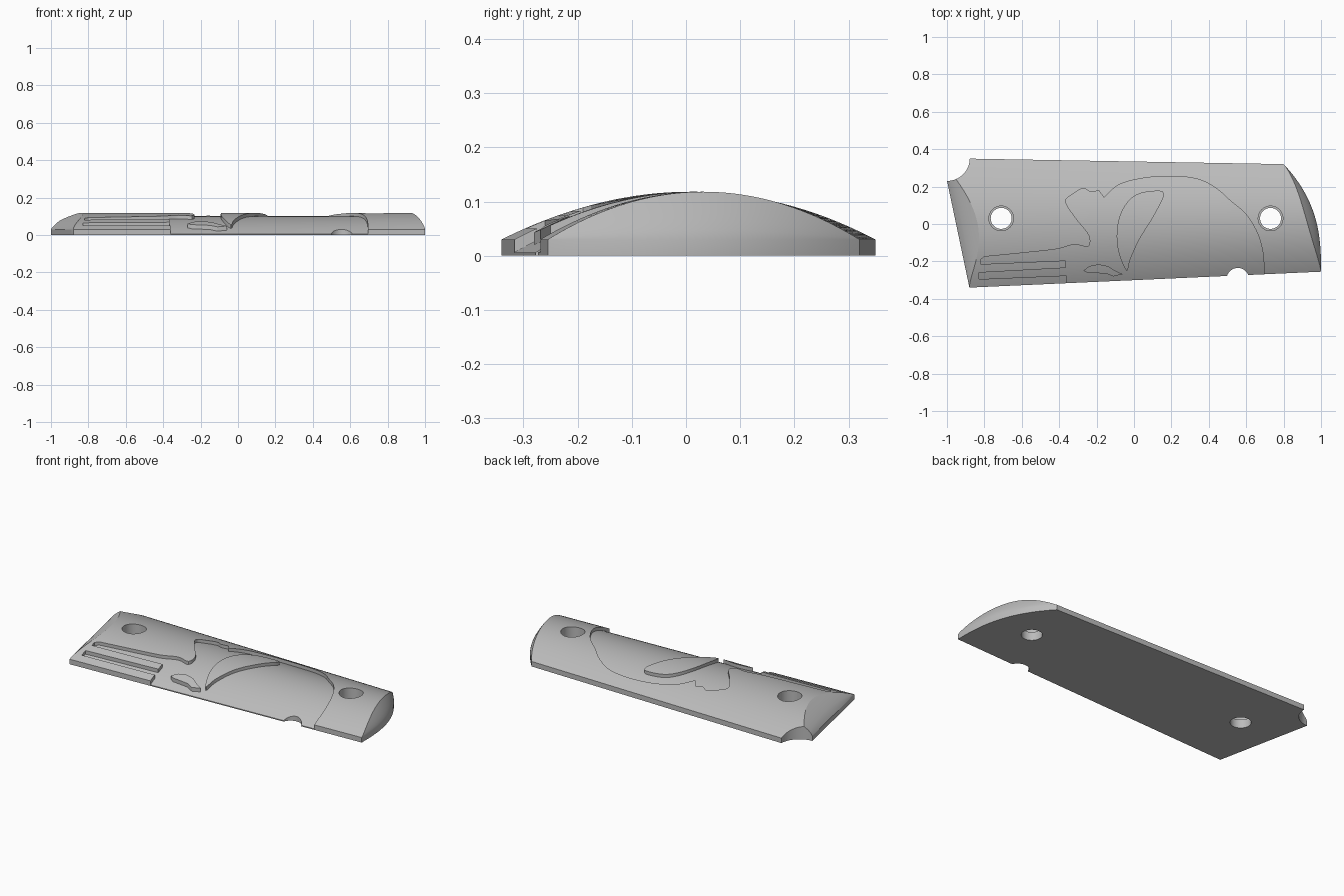
import bpy, bmesh, math
from mathutils import Vector

old = bpy.data.objects.get("Cube")
if old:
    bpy.data.objects.remove(old)

EDGE, RISE = 0.03, 0.088      # side wall height, crown rise above it

steel = bpy.data.materials.new("plain grey")
steel.use_nodes = True
grey = (0.5, 0.5, 0.5, 1)
steel.diffuse_color = grey
steel.node_tree.nodes["Principled BSDF"].inputs["Base Color"].default_value = grey


def make_object(name, bm):
    bmesh.ops.recalc_face_normals(bm, faces=bm.faces)
    mesh = bpy.data.meshes.new(name)
    bm.to_mesh(mesh)
    bm.free()
    mesh.materials.append(steel)
    obj = bpy.data.objects.new(name, mesh)
    bpy.context.collection.objects.link(obj)
    return obj


def boolean(target, tool, operation="DIFFERENCE"):
    mod = target.modifiers.new("cut", "BOOLEAN")
    mod.operation, mod.solver, mod.object = operation, "EXACT", tool
    bpy.context.view_layer.objects.active = target
    bpy.ops.object.modifier_apply(modifier=mod.name)
    bpy.data.objects.remove(tool)


def prism(name, outline, low=-0.05, high=0.3):
    bm = bmesh.new()
    face = bm.faces.new([bm.verts.new((x, y, low)) for x, y in outline])
    top = bmesh.ops.extrude_face_region(bm, geom=[face])["geom"]
    verts = [g for g in top if isinstance(g, bmesh.types.BMVert)]
    bmesh.ops.translate(bm, verts=verts, vec=(0, 0, high - low))
    return make_object(name, bm)


def circle(x, y, r, n=48):
    return [(x + r * math.cos(a * math.tau / n), y + r * math.sin(a * math.tau / n))
            for a in range(n)]


def smooth(points, closed=False, n=5):
    """Catmull-Rom curve through the points."""
    pts = [Vector(p) for p in points]
    pts = [pts[-1]] + pts + pts[:2] if closed else [pts[0]] + pts + [pts[-1]]
    out = []
    for a, b, c, d in zip(pts, pts[1:], pts[2:], pts[3:]):
        for i in range(n):
            t = i / n
            out.append(0.5 * (2 * b + (c - a) * t + (2 * a - 5 * b + 4 * c - d) * t ** 2
                              + (3 * b - a - 3 * c + d) * t ** 3))
    return out if closed else out + [pts[-1]]


def crowned_slab(name, rows, base, drop=0.0, edge_drop=0.0, bevel=1.0):
    """Tapered slab with an arched top and rounded ends, lofted along its length."""
    bm = bmesh.new()
    grid = []
    for v in rows:
        left = Vector((-0.88 - 0.145 * v, -0.34 + 0.692 * v))
        right = Vector((1 - 0.2 * max(v, 0) ** 2.7, -0.255 + 0.575 * v))
        arch = 1 - (2 * v - 1) ** 2
        full = max(EDGE - edge_drop + (RISE - drop + edge_drop) * arch, 0.002)
        path = [(left.x, base)]
        steps = [arch * i / 5 for i in range(6)] if bevel else [0]
        height = (lambda s: EDGE + RISE * s) if bevel else (lambda s: full)
        ends = [(left.x + bevel * 0.115 * max(s, 0) ** 1.35,
                 right.x - bevel * 0.05 * max(s, 0) ** 1.35, height(s)) for s in steps]
        path += [(a, z) for a, b, z in ends]
        a, b, z = ends[-1]
        path += [(a + (b - a) * i / 16, full) for i in range(1, 16)]
        path += [(b, z) for a, b, z in reversed(ends)] + [(right.x, base)]
        span = right - left
        grid.append([bm.verts.new((x, left.y + span.y * (x - left.x) / span.x, z))
                     for x, z in path])
    for p, q in zip(grid, grid[1:]):
        for i in range(len(p)):
            bm.faces.new((p[i - 1], p[i], q[i], q[i - 1]))
    bm.faces.new(grid[0])
    bm.faces.new(grid[-1])
    bmesh.ops.remove_doubles(bm, verts=bm.verts, dist=1e-5)
    return make_object(name, bm)


N = 48
rows = [i / N for i in range(N + 1)]
panel = crowned_slab("grip_panel", rows, 0)

# Sunken relief: arched back, head, and the long grooves behind it
back = smooth([(0.695, -0.27), (0.69, -0.16), (0.66, -0.05), (0.6, 0.05), (0.52, 0.12),
               (0.44, 0.19), (0.34, 0.24), (0.2, 0.255), (0.05, 0.245), (-0.08, 0.21),
               (-0.16, 0.14)])
head = smooth([(-0.19, 0.18), (-0.23, 0.17), (-0.27, 0.19), (-0.32, 0.165), (-0.365, 0.12),
               (-0.31, 0.03), (-0.24, -0.06), (-0.245, -0.12), (-0.32, -0.11),
               (-0.42, -0.135), (-0.6, -0.155), (-0.8, -0.175)])
grooves = [(-0.82, -0.19), (-0.82, -0.215), (-0.365, -0.195), (-0.365, -0.235),
           (-0.83, -0.26), (-0.83, -0.295), (-0.36, -0.275), (-0.36, -0.335)]
relief = prism("relief_cutter", [(0.695, -0.285)] + back + head + grooves)

# Raised fin and leaf left standing inside the relief
fin = smooth([(-0.04, -0.25), (-0.085, -0.14), (-0.09, -0.02), (-0.06, 0.08), (0, 0.15),
              (0.08, 0.175), (0.16, 0.165), (0.11, 0.05), (0.03, -0.08), (-0.02, -0.19)], True)
leaf = [(-0.27, -0.25), (-0.24, -0.225), (-0.19, -0.215), (-0.14, -0.225), (-0.1, -0.25),
        (-0.06, -0.268), (-0.11, -0.28), (-0.15, -0.265), (-0.25, -0.26)]
boolean(relief, prism("fin_island", fin))
boolean(relief, prism("leaf_island", leaf))
floor = crowned_slab("relief_floor", [-0.1] + rows + [1.1], -0.1, 0.018, 0.024, 0)
boolean(relief, floor)
boolean(panel, relief)

# Screw holes with a wider upper bore
for x in (-0.71, 0.73):
    boolean(panel, prism("screw_hole", circle(x, 0.03, 0.056)))
    boolean(panel, prism("screw_seat", circle(x, 0.03, 0.066), low=0.05))

# Edge notch and scooped corner
boolean(panel, prism("edge_notch", circle(0.555, -0.295, 0.06)))
boolean(panel, prism("corner_scoop", circle(-1.0, 0.352, 0.122, 64)))

bpy.ops.object.select_all(action="DESELECT")
panel.select_set(True)
bpy.context.view_layer.objects.active = panel
bpy.ops.object.shade_smooth_by_angle(angle=math.radians(25))
